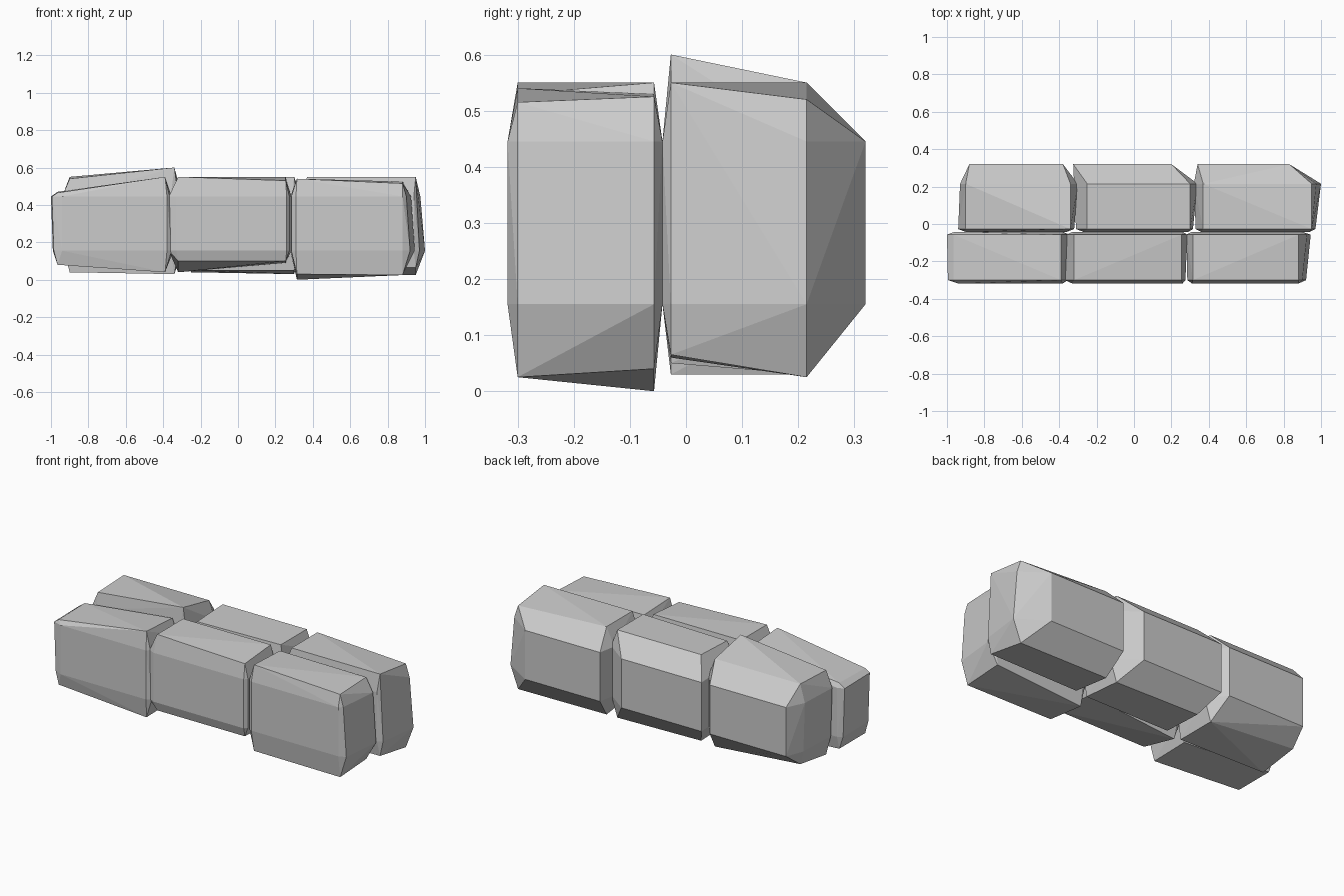
import bpy, bmesh

if "Cube" in bpy.data.objects:
    bpy.data.objects.remove(bpy.data.objects["Cube"])

Z_LOW, Z_HIGH = 0.155, 0.445      # vertical band of the widest girth


def stone(name, girth, cap, faces_y, cap_y, front_x, back_x, top, bottom, lean=(0, 0)):
    """Chamfered block: hull of top, bottom, end, front and back faces.
    top / bottom heights are ordered front-left, front-right, back-left, back-right;
    lean shifts the upper edge of the left and right end faces."""
    pts = []
    for j, y in enumerate(cap_y):
        for i in range(2):
            k = 2 * j + i
            pts.append((cap[i], y, top[k]))
            pts.append((cap[i], y, bottom[k]))
            pts.append((girth[k], y, Z_LOW))
            pts.append((girth[k] + lean[i], y, Z_HIGH))
    for y, xs in zip(faces_y, (front_x, back_x)):
        pts += [(x, y, z) for x in xs for z in (Z_LOW, Z_HIGH)]
    bm = bmesh.new()
    for p in pts:
        bm.verts.new(p)
    res = bmesh.ops.convex_hull(bm, input=bm.verts)
    junk = {g for g in res["geom_interior"] + res["geom_unused"]
            if isinstance(g, bmesh.types.BMVert)}
    bmesh.ops.delete(bm, geom=list(junk), context='VERTS')
    bmesh.ops.dissolve_limit(bm, angle_limit=0.06, verts=bm.verts, edges=bm.edges)
    bmesh.ops.recalc_face_normals(bm, faces=bm.faces)
    mesh = bpy.data.meshes.new(name)
    bm.to_mesh(mesh)
    bm.free()
    bpy.context.collection.objects.link(bpy.data.objects.new(name, mesh))


# front row: thin, almost flat blocks
FY, FC = (-0.318, -0.042), (-0.30, -0.057)
stone("front_stone_left", (-0.985, -0.355, -0.99, -0.345), (-0.965, -0.39), FY, FC,
      (-0.94, -0.38), (-0.96, -0.38), (0.465, 0.55, 0.47, 0.535), (0.08, 0.04, 0.08, 0.045),
      (-0.01, -0.01))
stone("front_stone_middle", (-0.37, 0.275, -0.36, 0.285), (-0.32, 0.255), FY, FC,
      (-0.33, 0.26), (-0.33, 0.26), (0.55, 0.53, 0.55, 0.55), (0.10, 0.10, 0.04, 0.09))
stone("front_stone_right", (0.285, 0.92, 0.28, 0.945), (0.315, 0.88), FY, FC,
      (0.31, 0.88), (0.31, 0.90), (0.54, 0.515, 0.53, 0.525), (0.03, 0.025, 0.0, 0.04),
      (0, -0.02))

# back row: deep chamfer towards the rear
BY, BC = (-0.042, 0.32), (-0.027, 0.215)
stone("back_stone_left", (-0.93, -0.32, -0.92, -0.30), (-0.90, -0.34), BY, BC,
      (-0.90, -0.36), (-0.88, -0.38), (0.54, 0.60, 0.55, 0.55), (0.04, 0.03, 0.075, 0.03),
      (-0.01, 0))
stone("back_stone_middle", (-0.31, 0.315, -0.31, 0.34), (-0.25, 0.30), BY, BC,
      (-0.27, 0.29), (-0.325, 0.20), (0.54, 0.55, 0.55, 0.55), (0.05, 0.05, 0.04, 0.03))
stone("back_stone_right", (0.33, 0.97, 0.32, 1.0), (0.37, 0.95), BY, BC,
      (0.36, 0.94), (0.34, 0.83), (0.55, 0.55, 0.55, 0.52), (0.06, 0.065, 0.03, 0.025),
      (0, -0.025))
